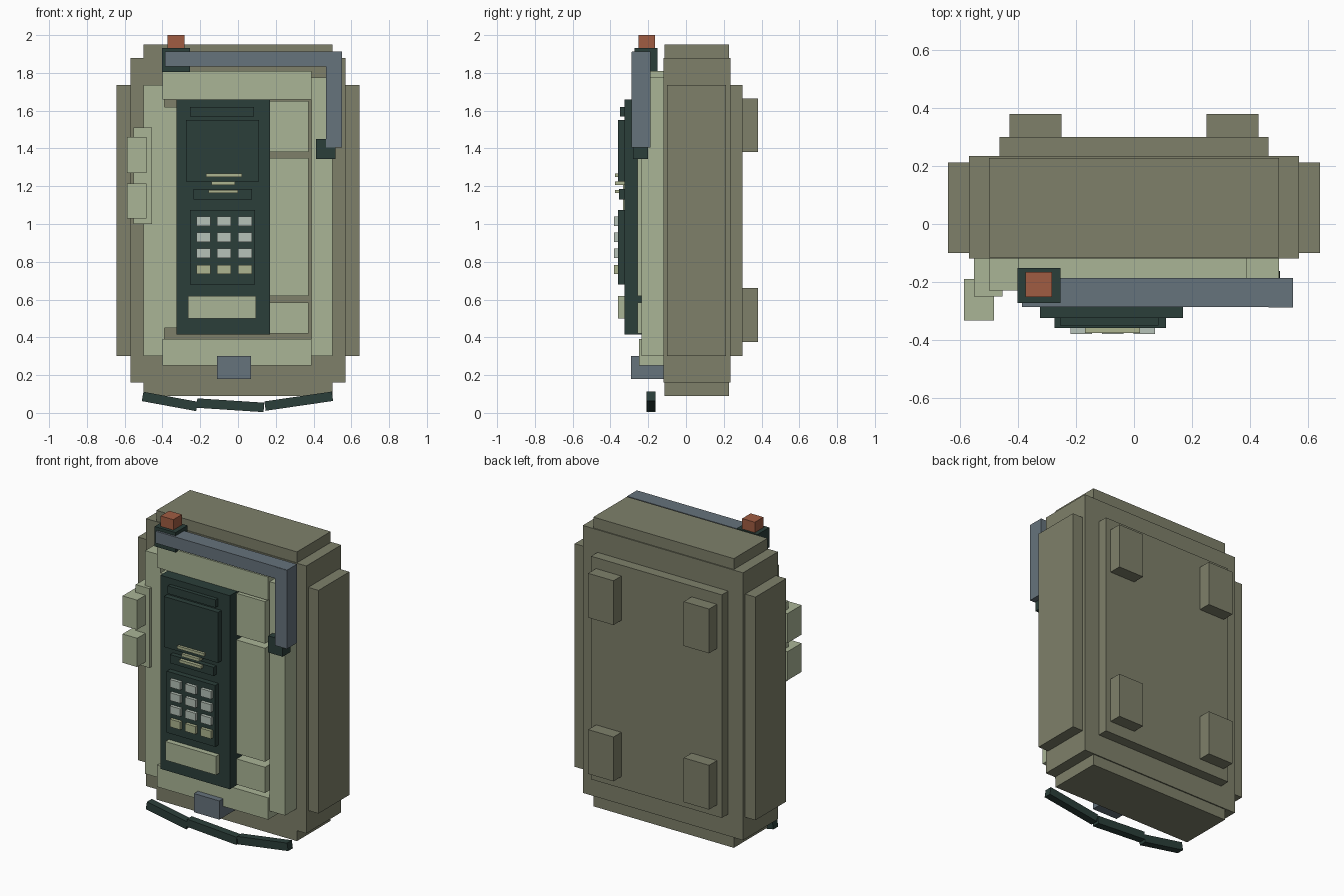
import bpy
import math
from mathutils import Vector

cube = bpy.data.objects.get("Cube")
if cube:
    bpy.data.objects.remove(cube, do_unlink=True)


def material(name, rgb):
    """Flat material from 8-bit display colour."""
    lin = [((c / 255 + 0.055) / 1.055) ** 2.4 for c in rgb] + [1.0]
    m = bpy.data.materials.new(name)
    m.use_nodes = True
    m.diffuse_color = lin
    bsdf = next(n for n in m.node_tree.nodes if n.type == "BSDF_PRINCIPLED")
    bsdf.inputs["Base Color"].default_value = lin
    return m


olive = material("olive", (126, 128, 106))
sage = material("sage", (170, 181, 150))
dark = material("dark_green", (43, 63, 58))
slate = material("slate", (102, 115, 124))
rust = material("rust", (160, 92, 66))
pale = material("pale_grey", (182, 194, 184))
sand = material("sand", (174, 181, 144))


def box(name, mat, x, y, z, tilt=0.0):
    """Box from (low, high) ranges on each axis, optionally tilted about y."""
    centre = Vector([(a + b) / 2 for a, b in (x, y, z)])
    bpy.ops.mesh.primitive_cube_add(size=1, location=centre)
    ob = bpy.context.object
    ob.name = name
    ob.scale = [b - a for a, b in (x, y, z)]
    ob.rotation_euler.y = tilt
    ob.data.materials.append(mat)
    return ob


def wide(half):
    return (-half, half)


# Stepped case
box("case_main", olive, wide(0.57), (-0.12, 0.235), (0.16, 1.88))
box("case_tall", olive, wide(0.5), (-0.115, 0.228), (0.09, 1.95))
box("case_wide", olive, wide(0.643), (-0.1, 0.213), (0.3, 1.735))

# Back plate and its four feet
box("back_plate", olive, wide(0.465), (0.2, 0.3), (0.3, 1.735))
for side, x in (("right", (-0.43, -0.25)), ("left", (0.25, 0.43))):
    for level, z in (("lower", (0.375, 0.66)), ("upper", (1.38, 1.665))):
        box(f"back_foot_{level}_{side}", olive, x, (0.29, 0.38), z)

# Front frame
box("frame_rail_right", sage, (-0.5, -0.39), (-0.23, -0.1), (0.3, 1.735))
box("frame_rail_left", sage, (0.39, 0.5), (-0.235, -0.1), (0.3, 1.775))
box("frame_top", sage, (-0.4, 0.39), (-0.25, -0.1), (1.66, 1.81))
box("frame_bottom", sage, (-0.4, 0.39), (-0.25, -0.1), (0.25, 0.39))

# Raised panels inside the frame
box("inner_panel_right", sage, (-0.39, -0.2), (-0.23, -0.1), (0.45, 1.62))
for i, z in enumerate(((0.42, 0.585), (0.62, 1.35), (1.38, 1.65))):
    box(f"inner_panel_left_{i + 1}", sage, (0.16, 0.372), (-0.257, -0.1), z)

# Console with display, bars and label
box("console", dark, (-0.325, 0.17), (-0.325, -0.2), (0.415, 1.66))
box("console_top_bar", dark, (-0.255, 0.085), (-0.35, -0.31), (1.57, 1.62))
box("display", dark, (-0.275, 0.11), (-0.36, -0.31), (1.225, 1.55))
box("slot_bar", dark, (-0.235, 0.075), (-0.355, -0.31), (1.13, 1.185))
box("label_plate", sage, (-0.265, 0.095), (-0.36, -0.31), (0.5, 0.62))
for i, (x, z) in enumerate((((-0.17, 0.02), 1.258), ((-0.14, -0.015), 1.215),
                            ((-0.155, 0.0), 1.172))):
    box(f"indicator_{i + 1}", sand, x, (-0.376, -0.32), (z - 0.009, z + 0.009))

# Keypad
box("keypad", dark, (-0.255, 0.09), (-0.36, -0.31), (0.68, 1.075))
for row in range(4):
    for col in range(3):
        x, z = -0.182 + 0.109 * col, 1.014 - 0.085 * row
        box(f"key_{row + 1}_{col + 1}", sand if row == 3 else pale,
            (x - 0.037, x + 0.037), (-0.38, -0.35), (z - 0.025, z + 0.025))

# Pipe across the top with end fittings and cap
box("pipe_across", slate, (-0.387, 0.55), (-0.286, -0.187), (1.835, 1.912))
box("pipe_down", slate, (0.465, 0.55), (-0.288, -0.187), (1.405, 1.91))
box("pipe_end", dark, (0.412, 0.515), (-0.281, -0.2), (1.343, 1.45))
box("cap_base", dark, (-0.402, -0.253), (-0.273, -0.152), (1.805, 1.933))
box("cap", rust, (-0.374, -0.284), (-0.252, -0.165), (1.92, 2.0))

# Latch below the frame
box("latch", slate, (-0.11, 0.07), (-0.29, -0.1), (0.18, 0.3))

# Side mount with two buttons
box("side_mount", sage, (-0.553, -0.455), (-0.25, -0.11), (1.0, 1.51))
for i, z in enumerate(((1.03, 1.215), (1.27, 1.46))):
    box(f"side_button_{i + 1}", sage, (-0.588, -0.484), (-0.334, -0.19), z)

# Hanging strap in three tilted links
strap = [((-0.505, 0.087), (-0.217, 0.034)),
         ((-0.217, 0.052), (0.137, 0.029)),
         ((0.143, 0.036), (0.5, 0.088))]
for i, ((x0, z0), (x1, z1)) in enumerate(strap):
    length = math.hypot(x1 - x0, z1 - z0)
    xm, zm = (x0 + x1) / 2, (z0 + z1) / 2
    box(f"strap_link_{i + 1}", dark, (xm - length / 2, xm + length / 2),
        (-0.21, -0.162), (zm - 0.025, zm + 0.025), -math.atan2(z1 - z0, x1 - x0))
